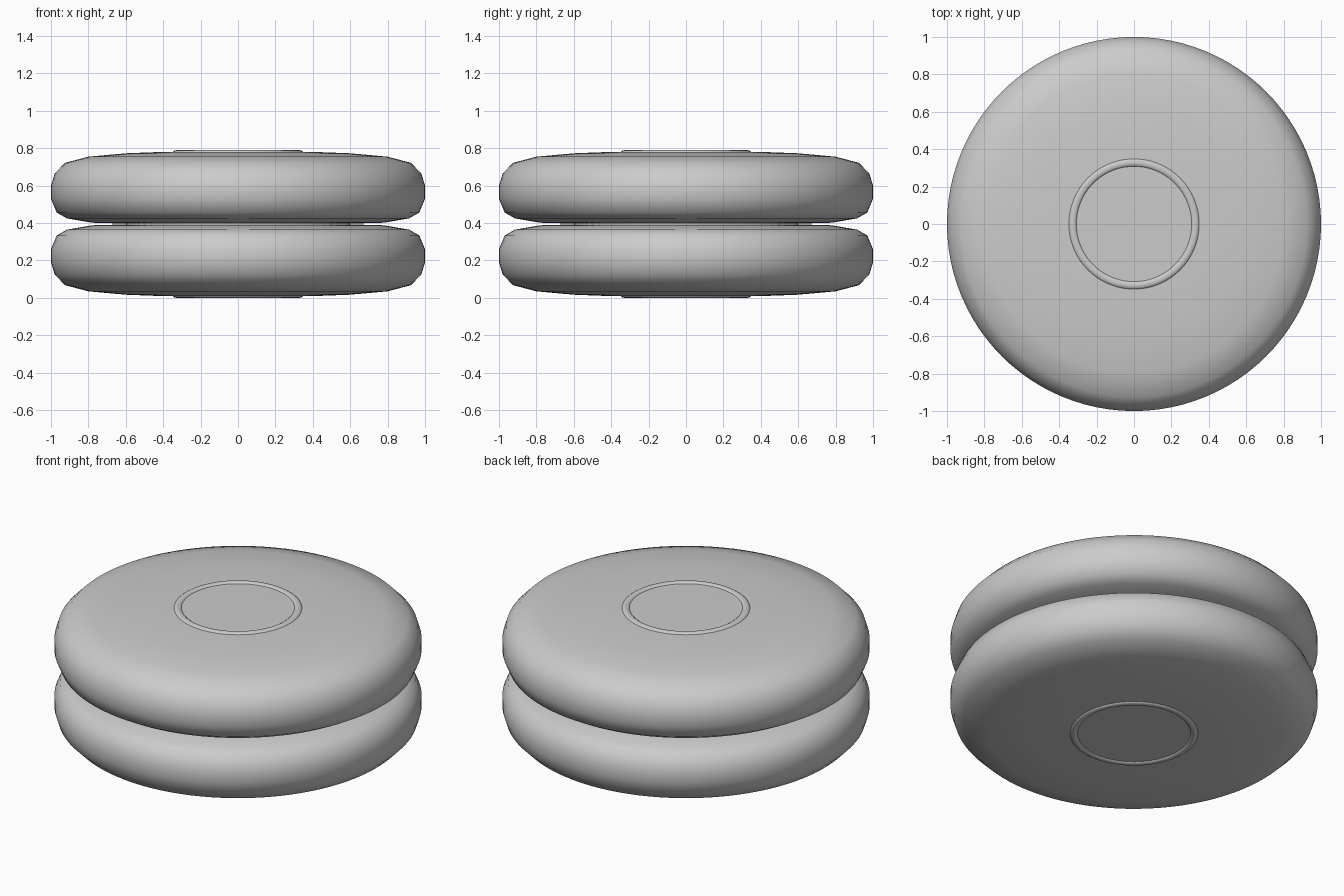
import bpy
import bmesh
import math

# Remove the default cube
cube = bpy.data.objects.get("Cube")
if cube:
    bpy.data.objects.remove(cube, do_unlink=True)

MID = 0.395      # height of the groove, the plane of symmetry
SEGMENTS = 96

# Single grey colour
grey = bpy.data.materials.new("plain grey")
grey.use_nodes = True
colour = (0.6, 0.6, 0.6, 1)
grey.diffuse_color = colour
grey.node_tree.nodes["Principled BSDF"].inputs["Base Color"].default_value = colour


def lathe(name, profile, flip=False, closed=False):
    """Spin an (r, z) profile about z; flip mirrors it through the groove."""
    bm = bmesh.new()
    verts = [bm.verts.new((r, 0, 2 * MID - z if flip else z)) for r, z in profile]
    edges = [bm.edges.new(pair) for pair in zip(verts, verts[1:])]
    if closed:
        edges.append(bm.edges.new((verts[-1], verts[0])))
    bmesh.ops.spin(bm, geom=verts + edges, cent=(0, 0, 0), axis=(0, 0, 1),
                   angle=math.tau, steps=SEGMENTS, use_duplicate=False)
    bmesh.ops.remove_doubles(bm, verts=bm.verts, dist=0.0001)
    bmesh.ops.recalc_face_normals(bm, faces=bm.faces)
    for face in bm.faces:
        face.smooth = True
    mesh = bpy.data.meshes.new(name)
    bm.to_mesh(mesh)
    bm.free()
    mesh.materials.append(grey)
    obj = bpy.data.objects.new(name, mesh)
    bpy.context.collection.objects.link(obj)
    return obj


# Rounded disc: centre of the outer face, round the rim, back to the axis
disc = [(0, 0.782), (0.30, 0.782), (0.42, 0.78), (0.60, 0.773), (0.80, 0.755),
        (0.925, 0.722), (0.98, 0.665), (1.0, 0.60), (1.0, 0.53),
        (0.97, 0.457), (0.915, 0.425), (0.78, 0.402), (0.6, 0.397), (0, 0.397)]

# Slim raised ring, an ellipse in section
ring = [(0.328 + 0.023 * math.cos(a), 0.774 + 0.016 * math.sin(a))
        for a in (math.tau * i / 12 for i in range(12))]

for side, flip in (("upper", False), ("lower", True)):
    lathe(side + "_disc", disc, flip)
    lathe(side + "_ring", ring, flip, closed=True)

# Axle joining the discs
lathe("axle", [(0, 0.44), (0.6, 0.44), (0.6, 0.35), (0, 0.35)])
